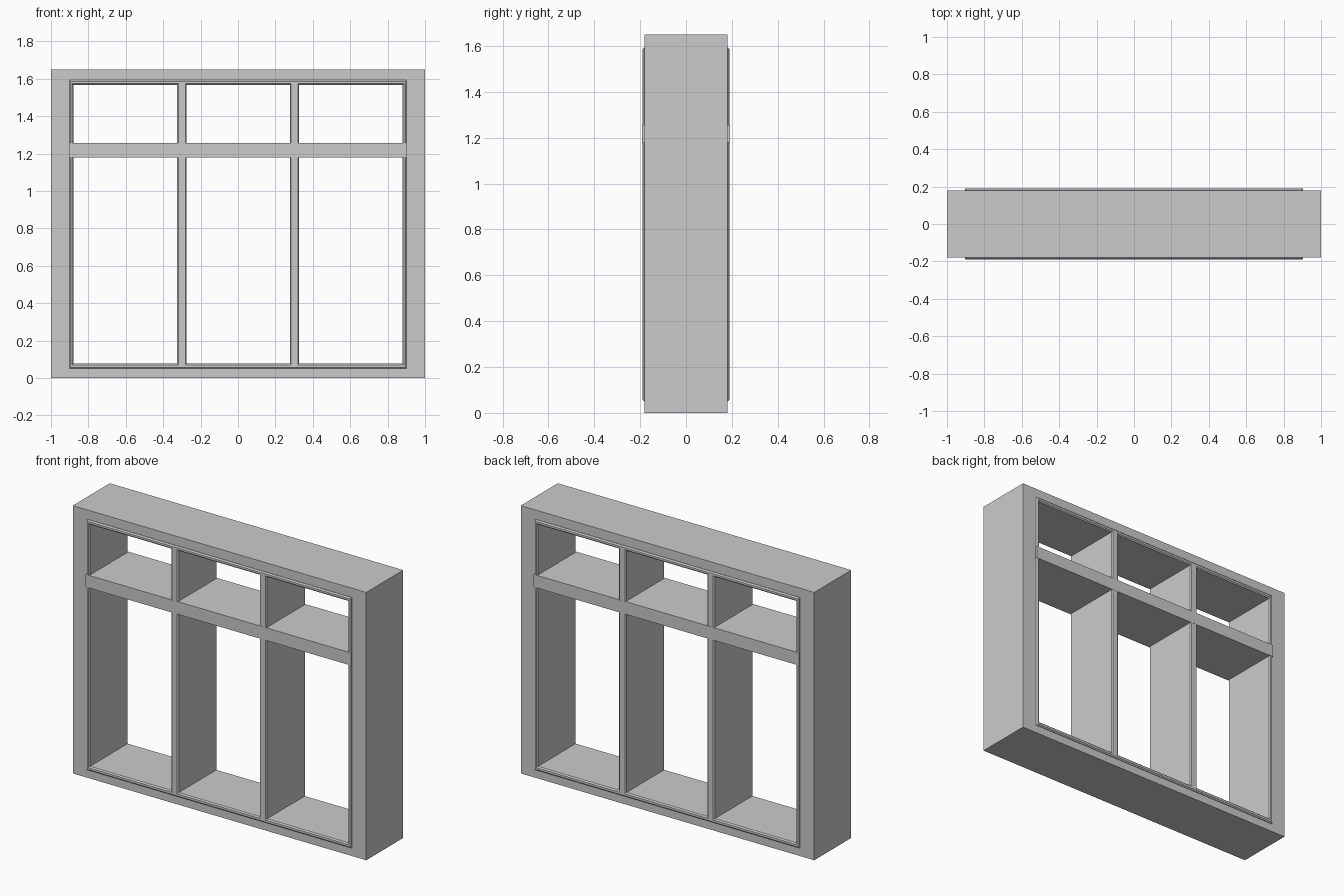
import bpy, bmesh

if "Cube" in bpy.data.objects:
    bpy.data.objects.remove(bpy.data.objects["Cube"])


def make_object(name, verts, faces):
    mesh = bpy.data.meshes.new(name)
    mesh.from_pydata(verts, [], faces)
    bm = bmesh.new()
    bm.from_mesh(mesh)
    bmesh.ops.recalc_face_normals(bm, faces=bm.faces)
    bm.to_mesh(mesh)
    bm.free()
    obj = bpy.data.objects.new(name, mesh)
    bpy.context.collection.objects.link(obj)
    return obj


def ring(name, loops):
    """Closed rectangular frame; each loop is (half width, bottom, top, y)."""
    verts = []
    for hx, z0, z1, y in loops:
        verts += [(-hx, y, z0), (hx, y, z0), (hx, y, z1), (-hx, y, z1)]
    n = len(loops)
    faces = []
    for i in range(n):
        a, b = 4 * i, 4 * ((i + 1) % n)
        for k in range(4):
            m = (k + 1) % 4
            faces.append((a + k, a + m, b + m, b + k))
    return make_object(name, verts, faces)


def post(name, profile, z0, z1):
    """Vertical extrusion of an xy outline."""
    n = len(profile)
    verts = [(x, y, z) for z in (z0, z1) for x, y in profile]
    faces = [tuple(range(n)), tuple(range(n, 2 * n))]
    faces += [(i, (i + 1) % n, n + (i + 1) % n, n + i) for i in range(n)]
    return make_object(name, verts, faces)


D = 0.18    # half depth of the outer frame
P = 0.19    # half depth of the proud inner parts
C = 0.007   # chamfer

# Outer frame
ring("outer_frame", [(1.0, 0, 1.65, -D), (1.0, 0, 1.65, D),
                     (0.9, 0.05, 1.593, D), (0.9, 0.05, 1.593, -D)])

# Chamfered inner frame lining the opening
o = (0.902, 0.05, 1.593)
i = (0.88, 0.077, 1.567)


def inset(r, d):
    return (r[0] - d, r[1] + d, r[2] - d)


ring("inner_frame", [(*o, -P + C), (*o, P - C), (*inset(o, C), P),
                     (*inset(i, -C), P), (*i, P - C), (*i, -P + C),
                     (*inset(i, -C), -P), (*inset(o, C), -P)])

# Two chamfered mullions
W = 0.025
for side, x in (("left", -0.3), ("right", 0.302)):
    outline = [(-W, -P + C), (-W + C, -P), (W - C, -P), (W, -P + C),
               (W, P - C), (W - C, P), (-W + C, P), (-W, P - C)]
    post("mullion_" + side, [(x + px, py) for px, py in outline], 0.07, 1.575)

# Horizontal transom bar
T = P + 0.001
post("transom", [(-0.904, -T), (0.904, -T), (0.904, T), (-0.904, T)], 1.178, 1.256)
